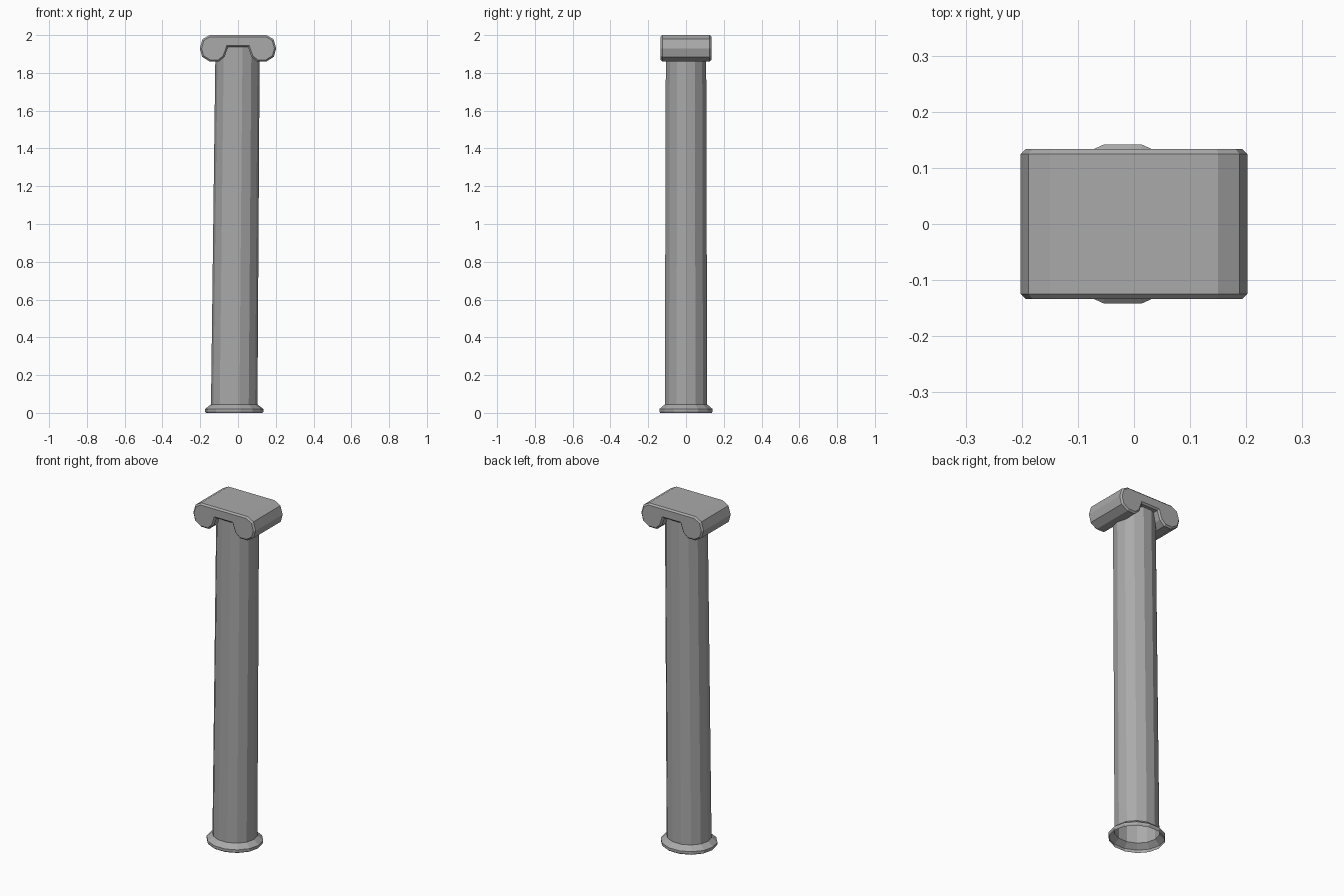
import bpy, bmesh, math

cube = bpy.data.objects.get("Cube")
if cube:
    bpy.data.objects.remove(cube, do_unlink=True)

stone = bpy.data.materials.new("grey stone")
stone.use_nodes = True
GREY = (0.4, 0.4, 0.4, 1)
stone.diffuse_color = GREY
stone.node_tree.nodes["Principled BSDF"].inputs["Base Color"].default_value = GREY


def finish(bm, name):
    bmesh.ops.recalc_face_normals(bm, faces=bm.faces)
    mesh = bpy.data.meshes.new(name)
    bm.to_mesh(mesh)
    bm.free()
    mesh.materials.append(stone)
    obj = bpy.data.objects.new(name, mesh)
    bpy.context.collection.objects.link(obj)
    return obj


def stacked_rings(name, rings, sides=14, squash=0.935):
    """Open tube through rings of (centre x, radius, z)."""
    bm = bmesh.new()
    loops = []
    for cx, r, z in rings:
        angles = [math.tau * i / sides for i in range(sides)]
        loops.append([bm.verts.new((cx + r * math.cos(a), r * squash * math.sin(a), z))
                      for a in angles])
    for low, high in zip(loops, loops[1:]):
        for i in range(sides):
            j = (i + 1) % sides
            bm.faces.new((low[i], low[j], high[j], high[i]))
    return finish(bm, name)


# Slightly leaning, tapered shaft and its flared foot, open underneath
stacked_rings("shaft", [(-0.02, 0.123, 0.045), (-0.002, 0.117, 1.96)])
stacked_rings("foot", [(-0.02, 0.15, 0), (-0.02, 0.155, 0.007),
                       (-0.02, 0.155, 0.02), (-0.02, 0.123, 0.045)])

# Scrolled capital: half outline mirrored, extruded along y, end rims bevelled
half = [(0.15, 2.0), (0.188, 1.979), (0.202, 1.93), (0.19, 1.885), (0.15, 1.86),
        (0.1, 1.86), (0.07, 1.887), (0.053, 1.937)]
outline = half + [(-x, z) for x, z in reversed(half)]
bm = bmesh.new()
front = bm.faces.new([bm.verts.new((x, -0.134, z)) for x, z in outline])
back = bmesh.ops.extrude_face_region(bm, geom=[front])["geom"]
bmesh.ops.translate(bm, vec=(0, 0.268, 0),
                    verts=[v for v in back if isinstance(v, bmesh.types.BMVert)])
bmesh.ops.recalc_face_normals(bm, faces=bm.faces)
rims = [e for e in bm.edges if abs(e.verts[0].co.y - e.verts[1].co.y) < 0.01]
bmesh.ops.bevel(bm, geom=rims, offset=0.009, segments=1, affect='EDGES')
finish(bm, "capital")
